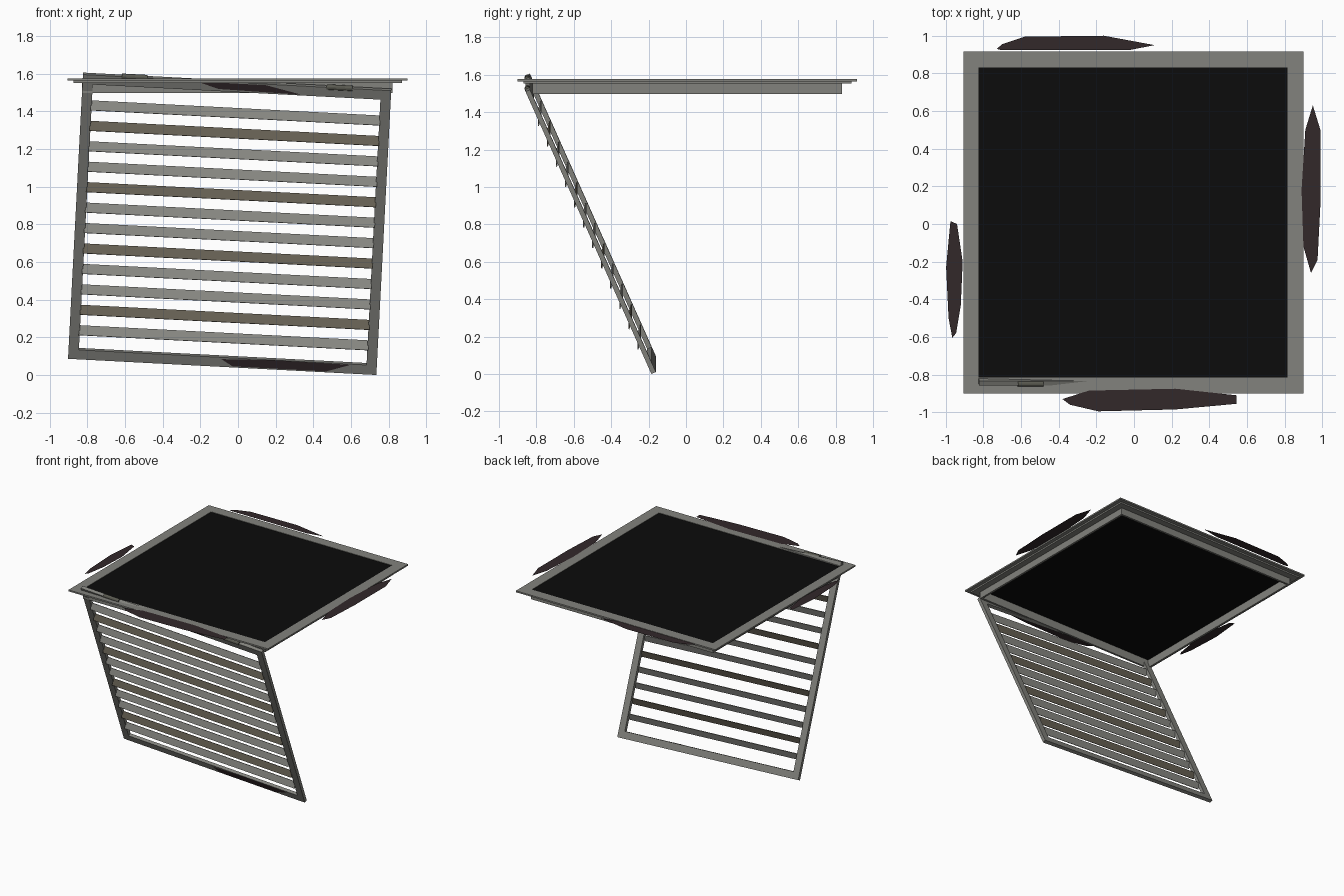
import bpy, bmesh, math
from mathutils import Matrix, Vector

if "Cube" in bpy.data.objects:
    bpy.data.objects.remove(bpy.data.objects["Cube"])


def mat(name, rgb):
    m = bpy.data.materials.new(name)
    m.diffuse_color = (*rgb, 1)
    m.use_nodes = True
    m.node_tree.nodes["Principled BSDF"].inputs["Base Color"].default_value = m.diffuse_color
    return m


GREY = mat("painted grey metal", (0.225, 0.225, 0.205))
SLAT = mat("slat grey", (0.25, 0.25, 0.23))
RUST = mat("worn brown metal", (0.135, 0.118, 0.088))
DARK = mat("dark hinge metal", (0.10, 0.10, 0.08))
BLACK = mat("duct black", (0.0035, 0.0035, 0.0035))
GRIME = mat("grime", (0.032, 0.021, 0.023))

# Open grille placement: swung down 24 degrees and sagging 3 degrees
SWING = (Matrix.Translation((-0.084, -0.185, 0.043))
         @ Matrix.Rotation(math.radians(3), 4, 'Y')
         @ Matrix.Rotation(math.radians(24), 4, 'X'))
FLAT = Matrix.Identity(4)


def finish(name, bm, m, world):
    me = bpy.data.meshes.new(name)
    bm.to_mesh(me)
    bm.free()
    me.materials.append(m)
    ob = bpy.data.objects.new(name, me)
    ob.matrix_world = world
    bpy.context.collection.objects.link(ob)
    return ob


def box(name, lo, hi, m, world=FLAT):
    lo, hi = Vector(lo), Vector(hi)
    bm = bmesh.new()
    bmesh.ops.create_cube(bm, size=1)
    for v in bm.verts:
        v.co = Vector(((v.co[i] + 0.5) * (hi[i] - lo[i]) + lo[i]) for i in range(3))
    return finish(name, bm, m, world)


def ring(name, outer, inner, d0, d1, m, world=FLAT):
    """Rectangular frame in XY, extruded from d0 to d1. Rects are x0, y0, x1, y1."""
    bm = bmesh.new()
    loops = []
    for (x0, y0, x1, y1), z in ((outer, d0), (outer, d1), (inner, d1), (inner, d0)):
        loops.append([bm.verts.new((x, y, z)) for x, y in
                      ((x0, y0), (x1, y0), (x1, y1), (x0, y1))])
    for k in range(4):
        a, b = loops[k], loops[(k + 1) % 4]
        for i in range(4):
            j = (i + 1) % 4
            bm.faces.new((a[i], a[j], b[j], b[i]))
    bmesh.ops.recalc_face_normals(bm, faces=bm.faces)
    return finish(name, bm, m, world)


def patch(name, pts, world):
    bm = bmesh.new()
    bm.faces.new([bm.verts.new(p) for p in pts])
    return finish(name, bm, GRIME, world)


# Ceiling flange, underside lip, skirt and black duct opening
ring("ceiling_flange", (-0.905, -0.9, 0.9, 0.915), (-0.825, -0.815, 0.815, 0.83), 1.564, 1.576, GREY)
ring("flange_lip", (-0.875, -0.87, 0.87, 0.885), (-0.825, -0.815, 0.815, 0.83), 1.552, 1.564, GREY)
ring("skirt", (-0.828, -0.82, 0.82, 0.833), (-0.812, -0.804, 0.804, 0.817), 1.497, 1.562, GREY)
box("duct_opening", (-0.826, -0.816, 1.562), (0.816, 0.831, 1.573), BLACK)

# Hanging grille frame (ring drawn in XY, stood up so its depth runs along y)
L, T, W = 1.655, 0.026, 0.055
STAND = SWING @ Matrix.Rotation(math.radians(90), 4, 'X')
ring("grille_frame", (-0.82, 0, 0.82, L), (-0.82 + W, W, 0.82 - W, L - W), -T, 0, GREY, STAND)

# Angled slats, every third one worn
for i in range(12):
    tilt = (SWING @ Matrix.Translation((0, 0.003, 1.477 - 0.119 * i))
            @ Matrix.Rotation(math.radians(-38), 4, 'X'))
    box(f"slat_{i + 1}", (-0.77, -0.003, -0.027), (0.77, 0.003, 0.027),
        RUST if i % 3 == 1 else SLAT, tilt)

# Hinge barrels on the top rail
for n, u in (("left", -0.545), ("right", 0.545)):
    bm = bmesh.new()
    bmesh.ops.create_cone(bm, cap_ends=True, segments=12, radius1=0.015,
                          radius2=0.015, depth=0.137)
    finish("hinge_" + n, bm, DARK, SWING @ Matrix.Translation((u, 0.010, L - 0.003))
           @ Matrix.Rotation(math.radians(90), 4, 'Y'))

# Grime stains around the flange
stains = {
    "front": [(-0.38, -0.93), (-0.34, -0.96), (-0.19, -0.995), (0.22, -0.985), (0.545, -0.955),
              (0.545, -0.91), (0.22, -0.875), (-0.24, -0.885)],
    "back": [(-0.73, 0.93), (-0.70, 0.955), (-0.58, 0.995), (-0.16, 1.0), (0.11, 0.95),
             (-0.03, 0.923), (-0.70, 0.923)],
    "right": [(0.95, 0.63), (0.99, 0.5), (0.99, 0.1), (0.975, -0.19), (0.94, -0.26),
              (0.90, -0.12), (0.89, 0.18), (0.91, 0.5)],
    "left": [(-0.975, 0.015), (-0.94, 0.0), (-0.91, -0.2), (-0.92, -0.43), (-0.945, -0.58),
             (-0.965, -0.605), (-0.985, -0.5), (-0.998, -0.23)],
}
for n, pts in stains.items():
    patch("stain_" + n, [(x, y, 1.578) for x, y in pts], FLAT)

# Grime stains on the grille rails
for n, pts in {
    "top": [(-0.216, 1.651), (-0.095, 1.614), (0.125, 1.61), (0.345, 1.606), (0.155, 1.65)],
    "bottom": [(-0.006, 0.046), (0.054, 0.008), (0.554, 0.007), (0.68, 0.052), (0.28, 0.056)],
}.items():
    patch("grille_stain_" + n, [(u, -0.003, v) for u, v in pts], SWING)
